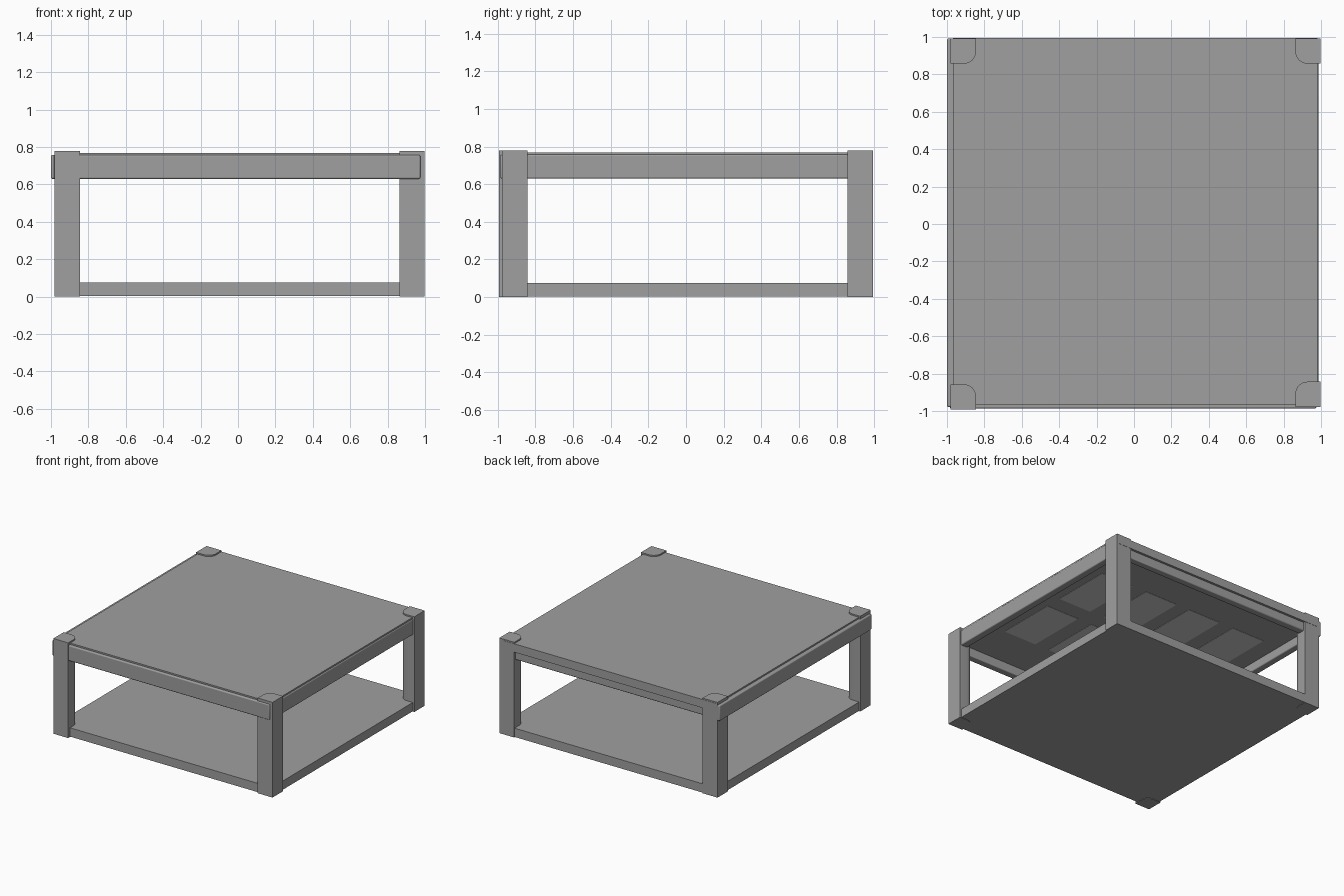
import bpy, bmesh, math
from mathutils import Vector

if "Cube" in bpy.data.objects:
    bpy.data.objects.remove(bpy.data.objects["Cube"])

dark = bpy.data.materials.new("dark_grey")
dark.diffuse_color = (0.35, 0.35, 0.35, 1)
dark.use_nodes = True
dark.node_tree.nodes["Principled BSDF"].inputs["Base Color"].default_value = dark.diffuse_color


def mesh_object(name, bm, mat=dark):
    bmesh.ops.recalc_face_normals(bm, faces=bm.faces)
    me = bpy.data.meshes.new(name)
    bm.to_mesh(me)
    bm.free()
    if mat:
        me.materials.append(mat)
    ob = bpy.data.objects.new(name, me)
    bpy.context.collection.objects.link(ob)
    return ob


def box(name, x, y, z, bevel=0.0, mat=dark):
    bm = bmesh.new()
    bmesh.ops.create_cube(bm, size=1)
    for v in bm.verts:
        v.co = Vector([lo + (c + 0.5) * (hi - lo) for c, (lo, hi) in zip(v.co, (x, y, z))])
    ob = mesh_object(name, bm, mat)
    if bevel:
        mod = ob.modifiers.new("rounded_edges", 'BEVEL')
        mod.width, mod.segments = bevel, 3
    return ob


def leg(name, x, y, sx, sy, size=0.135, r=0.065, height=0.78):
    # Square post with its inward corner rounded; (x, y) is the outer corner
    pts = [(0, 0), (size, 0)]
    for i in range(9):
        a = math.radians(i * 90 / 8)
        pts.append((size - r + r * math.cos(a), size - r + r * math.sin(a)))
    pts.append((0, size))
    bm = bmesh.new()
    face = bm.faces.new([bm.verts.new((x - sx * px, y - sy * py, 0)) for px, py in pts])
    ext = bmesh.ops.extrude_face_region(bm, geom=[face])
    bmesh.ops.translate(bm, vec=(0, 0, height),
                        verts=[g for g in ext["geom"] if isinstance(g, bmesh.types.BMVert)])
    return mesh_object(name, bm)


# Legs
leg("front_left_leg", -0.98, -0.992, -1, -1)
leg("front_right_leg", 0.998, -0.978, 1, -1)
leg("back_left_leg", -0.98, 0.992, -1, 1)
leg("back_right_leg", 0.998, 0.992, 1, 1)

# Rails under and around the tabletop
RZ = (0.63, 0.757)
box("front_rail", (-0.985, 0.975), (-0.986, -0.925), RZ, 0.008)
box("back_rail", (-0.97, 0.975), (0.915, 0.975), (RZ[0], 0.71), 0.008)
box("left_rail", (-1.0, -0.94), (-0.978, 0.991), RZ, 0.008)
box("right_rail", (0.925, 0.987), (-0.965, 0.985), RZ, 0.008)

# Tabletop and lower shelf: equal boards
box("tabletop", (-0.968, 0.98), (-0.966, 0.994), (0.70, 0.769))
box("lower_shelf", (-0.97, 0.985), (-0.968, 0.988), (0.003, 0.075))

# Thin light pads on the underside of the tabletop, 4 x 2
for i, cx in enumerate((-0.64, -0.21, 0.21, 0.64)):
    for j, cy in enumerate((-0.32, 0.32)):
        box(f"underside_pad_{i}_{j}", (cx - 0.15, cx + 0.15), (cy - 0.25, cy + 0.25),
            (0.698, 0.703), mat=None)

# Smooth the rounded parts, keep the hard edges
bpy.ops.object.select_all(action='DESELECT')
for ob in bpy.context.collection.objects:
    if ob.name.endswith(("leg", "rail")):
        ob.select_set(True)
        bpy.context.view_layer.objects.active = ob
bpy.ops.object.shade_smooth_by_angle(angle=math.radians(35))
